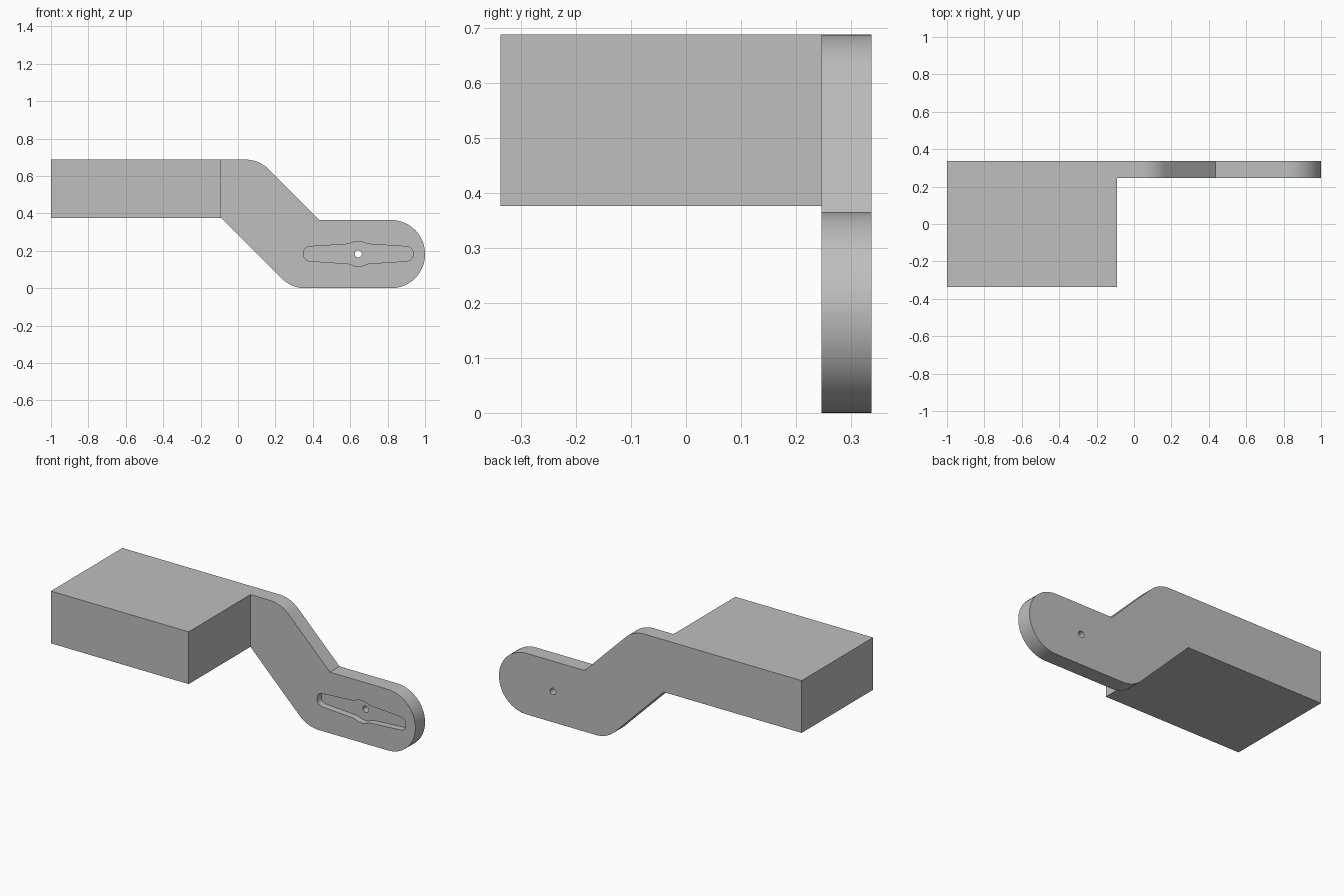
import bpy, bmesh, math
from mathutils import Vector

if "Cube" in bpy.data.objects:
    bpy.data.objects.remove(bpy.data.objects["Cube"], do_unlink=True)

FRONT, ARM_FRONT, BACK = -0.337, 0.246, 0.337
POCKET_DEPTH = 0.04
HUB = Vector((0.643, 0.184))

grey = bpy.data.materials.new("plain grey")
grey.use_nodes = True
colour = (0.52, 0.52, 0.52, 1)
grey.diffuse_color = colour
grey.node_tree.nodes["Principled BSDF"].inputs["Base Color"].default_value = colour


def rounded(corners, steps=14):
    """Round each (x, z, radius) corner of a closed outline."""
    points = []
    for i, (x, z, r) in enumerate(corners):
        p = Vector((x, z))
        if r == 0:
            points.append(p)
            continue
        a = (Vector(corners[i - 1][:2]) - p).normalized()
        b = (Vector(corners[(i + 1) % len(corners)][:2]) - p).normalized()
        half = a.angle(b) / 2
        centre = p + (a + b).normalized() * r / math.sin(half)
        start = p + a * r / math.tan(half) - centre
        end = p + b * r / math.tan(half) - centre
        sweep = math.pi - 2 * half
        for k in range(steps + 1):
            t = k / steps
            points.append(centre + (start * math.sin((1 - t) * sweep)
                                    + end * math.sin(t * sweep)) / math.sin(sweep))
    return points


def prism(name, outline, y0, y1):
    """Extrude an x-z outline along y."""
    bm = bmesh.new()
    face = bm.faces.new([bm.verts.new((p.x, y0, p.y)) for p in outline])
    out = bmesh.ops.extrude_face_region(bm, geom=[face])
    bmesh.ops.translate(bm, vec=(0, y1 - y0, 0),
                        verts=[v for v in out["geom"] if isinstance(v, bmesh.types.BMVert)])
    bmesh.ops.recalc_face_normals(bm, faces=bm.faces)
    mesh = bpy.data.meshes.new(name)
    bm.to_mesh(mesh)
    bm.free()
    mesh.materials.append(grey)
    obj = bpy.data.objects.new(name, mesh)
    bpy.context.collection.objects.link(obj)
    return obj


def combine(target, tool, operation):
    """Apply a boolean and remove its tool."""
    bpy.context.view_layer.objects.active = target
    mod = target.modifiers.new(tool.name, "BOOLEAN")
    mod.operation, mod.solver, mod.object = operation, "EXACT", tool
    bpy.ops.object.modifier_apply(modifier=mod.name)
    bpy.data.objects.remove(tool, do_unlink=True)


# Cranked arm with a rounded end
arm = prism("arm", rounded([
    (-0.09, 0.376, 0), (0.286, 0, 0.18), (1, 0, 0.182), (1, 0.365, 0.182),
    (0.435, 0.365, 0), (0.112, 0.688, 0.18), (-0.09, 0.688, 0)]),
    ARM_FRONT, BACK)

# Solid block joined to the arm
bracket = prism("bracket", [Vector(p) for p in (
    (-1, 0.376), (-0.09, 0.376), (-0.09, 0.688), (-1, 0.688))], FRONT, BACK)
combine(bracket, arm, "UNION")

# Tapered pocket with a swollen middle, mirrored from its upper left quarter
quarter = [(-0.293, 0.037, 0.035), (-0.055, 0.052, 0.04)]
upper = quarter + [(0, 0.072, 0.08)] + [(-x, z, r) for x, z, r in reversed(quarter)]
lower = [(x, -z, r) for x, z, r in reversed(upper)]
pocket = prism("pocket_cutter",
               [p + HUB for p in rounded(upper + lower, 8)],
               ARM_FRONT - 0.05, ARM_FRONT + POCKET_DEPTH)
combine(bracket, pocket, "DIFFERENCE")

# Pivot hole through the pocket floor
circle = [HUB + 0.019 * Vector((math.cos(k * math.tau / 32), math.sin(k * math.tau / 32)))
          for k in range(32)]
combine(bracket, prism("hole_cutter", circle, ARM_FRONT - 0.05, BACK + 0.05), "DIFFERENCE")

# Merge flat regions, then shade the curves smooth
bm = bmesh.new()
bm.from_mesh(bracket.data)
bmesh.ops.remove_doubles(bm, verts=bm.verts, dist=0.00005)
bmesh.ops.dissolve_limit(bm, angle_limit=math.radians(0.3), verts=bm.verts, edges=bm.edges)
bm.to_mesh(bracket.data)
bm.free()
bpy.ops.object.select_all(action="DESELECT")
bracket.select_set(True)
bpy.context.view_layer.objects.active = bracket
bpy.ops.object.shade_smooth_by_angle(angle=math.radians(25))
